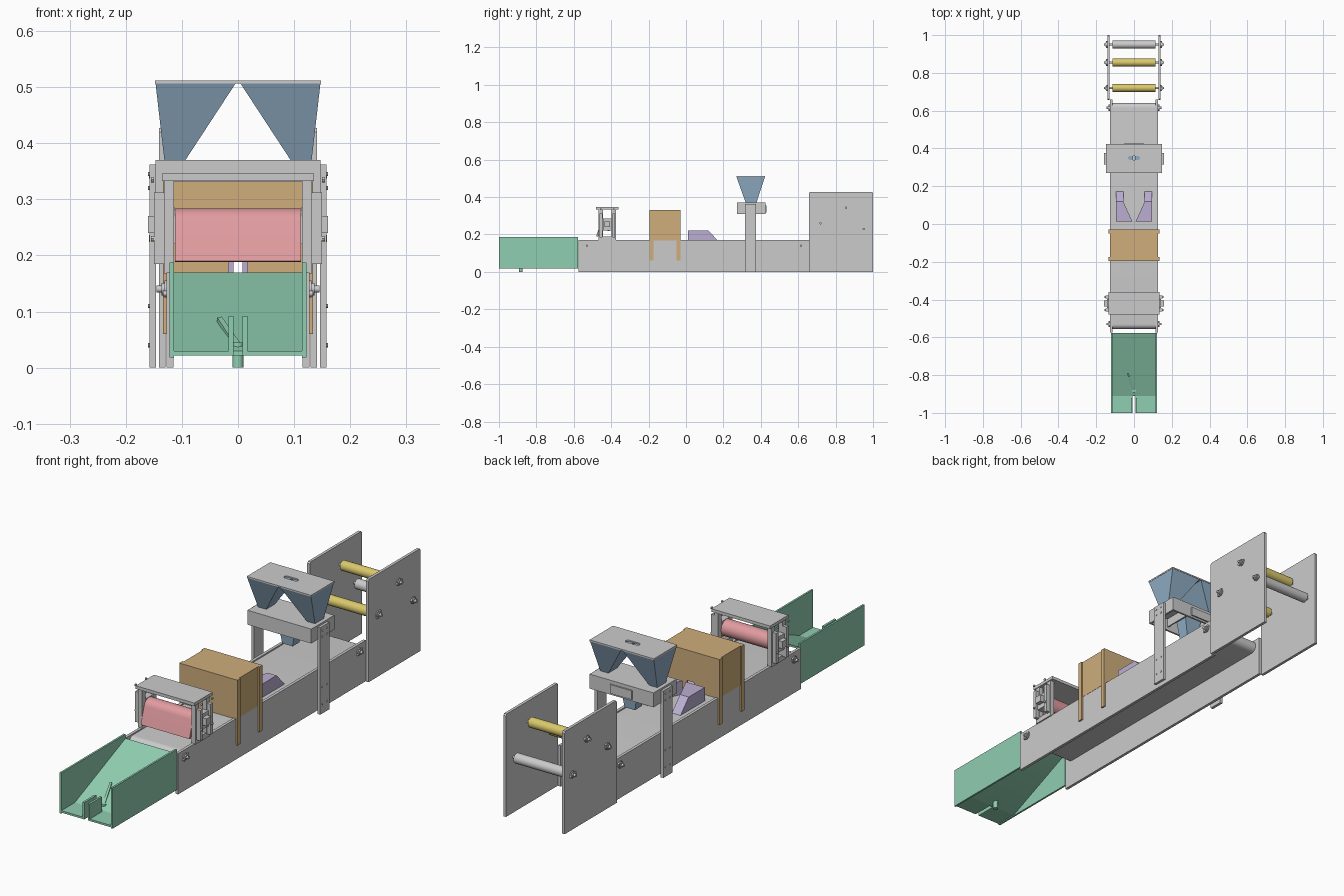
import bpy, bmesh, math
from mathutils import Vector, Matrix

if "Cube" in bpy.data.objects:
    bpy.data.objects.remove(bpy.data.objects["Cube"])

def mat(name, c):
    m = bpy.data.materials.new(name)
    m.diffuse_color = (*c, 1)
    m.use_nodes = True
    m.node_tree.nodes["Principled BSDF"].inputs["Base Color"].default_value = m.diffuse_color
    return m

GREEN = mat("green", (0.28, 0.62, 0.44))
ORANGE = mat("orange", (0.62, 0.42, 0.2))
RED = mat("red", (0.75, 0.33, 0.35))
BLUE = mat("blue", (0.28, 0.42, 0.56))
PURPLE = mat("purple", (0.5, 0.43, 0.65))
YELLOW = mat("yellow", (0.7, 0.58, 0.15))

def finish(name, bm, m=None):
    bmesh.ops.recalc_face_normals(bm, faces=bm.faces)
    me = bpy.data.meshes.new(name)
    bm.to_mesh(me)
    bm.free()
    ob = bpy.data.objects.new(name, me)
    bpy.context.collection.objects.link(ob)
    if m:
        me.materials.append(m)
    return ob

def add_box(bm, x0, x1, y0, y1, z0, z1):
    M = Matrix.Translation(((x0 + x1) / 2, (y0 + y1) / 2, (z0 + z1) / 2))
    M = M @ Matrix.Diagonal((abs(x1 - x0), y1 - y0, z1 - z0, 1))
    bmesh.ops.create_cube(bm, size=1, matrix=M)

def boxes(name, dims, m=None):
    bm = bmesh.new()
    for d in dims:
        add_box(bm, *d)
    return finish(name, bm, m)

def pair(dims):
    """Mirror a list of boxes in x."""
    return dims + [(-d[1], -d[0], *d[2:]) for d in dims]

def cyls(name, items, m=None, n=32):
    """Cylinders along x: (x0, x1, y, z, r)."""
    bm = bmesh.new()
    for x0, x1, y, z, r in items:
        M = Matrix.Translation(((x0 + x1) / 2, y, z)) @ Matrix.Rotation(math.pi / 2, 4, 'Y')
        bmesh.ops.create_cone(bm, cap_ends=True, segments=n, radius1=r, radius2=r,
                              depth=abs(x1 - x0), matrix=M)
    return finish(name, bm, m)

def prism(name, yz, x0, x1, m=None):
    bm = bmesh.new()
    f = bm.faces.new([bm.verts.new((x0, y, z)) for y, z in yz])
    r = bmesh.ops.extrude_face_region(bm, geom=[f])
    bmesh.ops.translate(bm, vec=(x1 - x0, 0, 0),
                        verts=[v for v in r["geom"] if isinstance(v, bmesh.types.BMVert)])
    return finish(name, bm, m)

def loft(bm, lower, z0, upper, z1):
    """Solid between two polygons with the same number of points."""
    a = [bm.verts.new((x, y, z0)) for x, y in lower]
    b = [bm.verts.new((x, y, z1)) for x, y in upper]
    bm.faces.new(a)
    bm.faces.new(b)
    for i in range(len(a)):
        j = (i + 1) % len(a)
        bm.faces.new((a[i], a[j], b[j], b[i]))

def rect(x0, x1, y0, y1):
    return [(x0, y0), (x1, y0), (x1, y1), (x0, y1)]

def arc(y, z, r, a0, a1, n=16):
    return [(y + r * math.cos(math.radians(a0 + (a1 - a0) * i / n)),
             z + r * math.sin(math.radians(a0 + (a1 - a0) * i / n))) for i in range(n + 1)]

# Conveyor side panels and belt loop
boxes("conveyor_side_panels", pair([(0.115, 0.127, -0.575, 0.66, 0, 0.17)]))
prism("conveyor_belt", arc(-0.53, 0.14, 0.026, 270, 90) + arc(0.615, 0.14, 0.026, 90, -90),
      -0.113, 0.113)

# Large end plates with slightly clipped top corners
for side, x in (("left", -0.141), ("right", 0.129)):
    prism("end_plate_" + side, [(0.657, 0), (1, 0), (1, 0.42), (0.995, 0.427),
                                (0.662, 0.427), (0.657, 0.42)], x, x + 0.012)

# Film rollers between the end plates
rollers = [(0.72, 0.26), (0.855, 0.343), (0.95, 0.23)]
for i, (y, z) in enumerate(rollers):
    cyls(f"film_roller_{i}", [(-0.115, 0.115, y, z, 0.021)], YELLOW if i < 2 else None)

# Axles, flange bearings and their bolts
def bearing(name, y, z, x, tilt):
    items = [(-x - 0.018, x + 0.018, y, z, 0.006)]
    for s in (-1, 1):
        items += [(s * x, s * (x + 0.004), y, z, 0.015), (s * x, s * (x + 0.009), y, z, 0.011)]
        for k in (-1, 1):
            dy, dz = k * 0.014 * math.cos(tilt), k * 0.014 * math.sin(tilt)
            items.append((s * x, s * (x + 0.007), y + dy, z + dz, 0.005))
    cyls(name, items, n=20)

for i, (y, z) in enumerate(rollers):
    bearing(f"film_roller_bearing_{i}", y, z, 0.141, 0.9 - i * 0.6)
for n, y in (("front", -0.53), ("rear", 0.615)):
    bearing(f"belt_bearing_{n}", y, 0.14, 0.127, 0.6)

# Green discharge chute: walls, ramp, slotted floor
boxes("chute_walls", pair([(0.114, 0.122, -1, -0.577, 0.018, 0.187)]), GREEN)
prism("chute_ramp", [(-0.91, 0.03), (-0.577, 0.17), (-0.577, 0.162), (-0.9, 0.022), (-0.91, 0.022)],
      -0.114, 0.114, GREEN)
boxes("chute_floor", pair([(0.008, 0.114, -1, -0.908, 0.022, 0.03)]), GREEN)
boxes("chute_slot_guides", pair([(0.008, 0.017, -1, -0.92, 0.022, 0.092)]), GREEN)

# Diverter arm and pivot
bm = bmesh.new()
loft(bm, [(-0.005, -0.89), (0.005, -0.885), (-0.029, -0.788), (-0.037, -0.791)], 0.032,
     [(-0.005, -0.89), (0.005, -0.885), (-0.029, -0.788), (-0.037, -0.791)], 0.04)
for v in bm.verts:
    v.co.z += (v.co.y + 0.89) * 0.5
finish("diverter_arm", bm, GREEN)
bm = bmesh.new()
bmesh.ops.create_cone(bm, cap_ends=True, segments=24, radius1=0.01, radius2=0.01, depth=0.045,
                      matrix=Matrix.Translation((0, -0.883, 0.0225)))
finish("diverter_pivot", bm, GREEN)

# Red press roller with hanging flap
prism("press_roller_cover", arc(-0.425, 0.25, 0.034, -70, 165, 24)
      + [(-0.48, 0.19), (-0.472, 0.188), (-0.44, 0.225)], -0.112, 0.112, RED)

# Press roller frame: top plate, uprights, sliding blocks
boxes("press_frame_top", [(-0.135, 0.135, -0.48, -0.36, 0.333, 0.346)])
boxes("press_frame_posts", pair([
    (0.114, 0.132, -0.468, -0.445, 0.168, 0.333), (0.114, 0.132, -0.397, -0.375, 0.168, 0.333),
    (0.114, 0.132, -0.445, -0.397, 0.168, 0.19), (0.132, 0.15, -0.462, -0.447, 0.185, 0.312),
    (0.132, 0.15, -0.394, -0.379, 0.185, 0.312)]))
boxes("press_sliding_blocks", pair([(0.112, 0.142, -0.445, -0.397, 0.22, 0.285),
                                    (0.142, 0.16, -0.436, -0.406, 0.24, 0.27)]))
bolts = []
for s in (-1, 1):
    for y in (-0.455, -0.387):
        for z in (0.23, 0.335):
            bolts.append((s * 0.15, s * 0.155, y, z, 0.005))
cyls("press_frame_bolts", bolts, n=12)

# Orange tunnel: roof, side walls, end walls with small gate, straps
walls = pair([(0.12, 0.128, -0.193, -0.032, 0.168, 0.326),
              (0.127, 0.134, -0.195, -0.175, 0.06, 0.332),
              (0.127, 0.134, -0.05, -0.03, 0.06, 0.332)])
for y in (-0.195, -0.036):
    walls += [(-0.128, -0.017, y, y + 0.006, 0.168, 0.326), (0.017, 0.128, y, y + 0.006, 0.168, 0.326),
              (-0.017, 0.017, y, y + 0.006, 0.205, 0.326)]
boxes("tunnel_cover", walls + [(-0.128, 0.128, -0.195, -0.03, 0.325, 0.332)], ORANGE)

# Purple converging guides
for side, s in (("left", -1), ("right", 1)):
    bm = bmesh.new()
    plan = [(0.095 * s, 0.012), (0.008 * s, 0.012), (0.055 * s, 0.115), (0.095 * s, 0.115)]
    loft(bm, plan, 0.166, plan, 0.222)
    x0, x1 = 0.055 * s, 0.095 * s
    loft(bm, rect(x0, x1, 0.115, 0.172), 0.166, rect(x0, x1, 0.115, 0.118), 0.222)
    finish("guide_" + side, bm, PURPLE)

# Hopper support posts with bolts
boxes("hopper_posts", pair([(0.146, 0.158, 0.315, 0.375, 0, 0.362)]))
cyls("hopper_post_bolts", [(s * 0.157, s * 0.16, y, z, 0.004) for s in (-1, 1)
     for y in (0.33, 0.36) for z in (0.04, 0.11, 0.32, 0.345)], n=10)

# Hopper tray, open underneath
boxes("hopper_tray", [(-0.147, 0.147, 0.272, 0.424, 0.362, 0.37),
                      (-0.147, 0.147, 0.272, 0.28, 0.31, 0.362),
                      (-0.147, 0.147, 0.416, 0.424, 0.31, 0.362),
                      (-0.05, 0.05, 0.424, 0.43, 0.318, 0.355)]
      + pair([(0.139, 0.147, 0.28, 0.416, 0.31, 0.362), (0.05, 0.056, 0.28, 0.416, 0.325, 0.362)]))

# Twin hoppers and lower spout
for side, s in (("left", -1), ("right", 1)):
    bm = bmesh.new()
    loft(bm, rect(0.095 * s, 0.131 * s, 0.32, 0.376), 0.368,
         rect(0.004 * s, 0.147 * s, 0.27, 0.422), 0.507)
    finish("hopper_" + side, bm, BLUE)
bm = bmesh.new()
loft(bm, rect(-0.024, 0.024, 0.325, 0.37), 0.245, rect(-0.045, 0.045, 0.317, 0.378), 0.362)
finish("lower_spout", bm, BLUE)

# Hopper lid with an oblong slot
lid = boxes("hopper_lid", [(-0.148, 0.148, 0.269, 0.423, 0.506, 0.512)])
slot_pts = [(0.022 + a, b) for a, b in arc(0, 0.35, 0.01, -90, 90, 8)] + \
           [(-0.022 + a, b) for a, b in arc(0, 0.35, 0.01, 90, 270, 8)]
bm = bmesh.new()
loft(bm, slot_pts, 0.49, slot_pts, 0.53)
cutter = finish("slot_cutter", bm)
mod = lid.modifiers.new("slot", 'BOOLEAN')
mod.object = cutter
mod.operation = 'DIFFERENCE'
bpy.context.view_layer.objects.active = lid
bpy.ops.object.modifier_apply(modifier="slot")
bpy.data.objects.remove(cutter)

# Smooth round parts, keep edges sharp
bpy.ops.object.select_all(action='SELECT')
bpy.ops.object.shade_smooth_by_angle(angle=math.radians(30))
